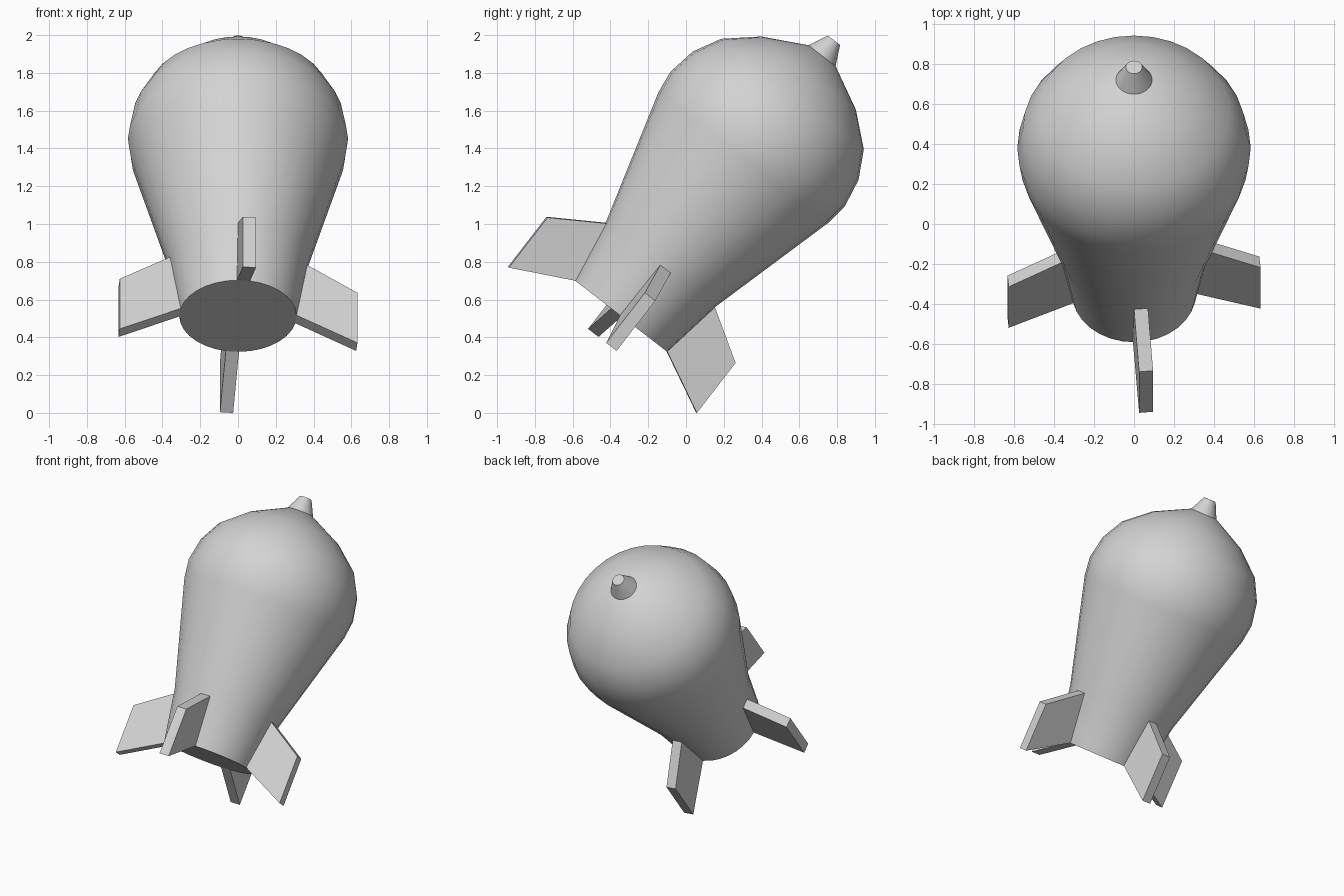
import bpy, bmesh, math
from mathutils import Matrix, Vector

cube = bpy.data.objects.get("Cube")
if cube:
    bpy.data.objects.remove(cube, do_unlink=True)

# Single grey paint
GREY = (0.65, 0.65, 0.65, 1.0)
mat = bpy.data.materials.new("light_grey")
mat.use_nodes = True
mat.diffuse_color = GREY
bsdf = next(n for n in mat.node_tree.nodes if n.type == 'BSDF_PRINCIPLED')
bsdf.inputs["Base Color"].default_value = GREY

# Everything is built upright on the long axis, then leaned back about the tail
TILT = math.radians(37.7)
POSE = Matrix.Translation((0, -0.345, 0.513)) @ Matrix.Rotation(-TILT, 4, 'X')


def make_object(name, bm, smooth):
    bmesh.ops.recalc_face_normals(bm, faces=bm.faces[:])
    bm.transform(POSE)
    mesh = bpy.data.meshes.new(name)
    bm.to_mesh(mesh)
    bm.free()
    mesh.materials.append(mat)
    obj = bpy.data.objects.new(name, mesh)
    bpy.context.collection.objects.link(obj)
    if smooth:
        bpy.ops.object.select_all(action='DESELECT')
        obj.select_set(True)
        bpy.context.view_layer.objects.active = obj
        bpy.ops.object.shade_smooth_by_angle(angle=math.radians(40))
    return obj


def lathe(name, profile, sides):
    """Revolve (height, radius) pairs around the axis and cap both ends."""
    bm = bmesh.new()
    rings = []
    for h, r in profile:
        angles = [math.tau * i / sides for i in range(sides)]
        rings.append([bm.verts.new((r * math.cos(a), r * math.sin(a), h)) for a in angles])
    for low, high in zip(rings, rings[1:]):
        for i in range(sides):
            j = (i + 1) % sides
            bm.faces.new((low[i], low[j], high[j], high[i]))
    bm.faces.new(rings[0])
    bm.faces.new(rings[-1])
    return make_object(name, bm, True)


def fin(name, angle):
    """Swept plate standing radially on the tail."""
    outline = [(0.02, 0.27), (0.40, 0.27), (0.175, 0.632), (-0.16, 0.632)]
    bm = bmesh.new()
    face = bm.faces.new([bm.verts.new((r, -0.035, h)) for h, r in outline])
    ext = bmesh.ops.extrude_face_region(bm, geom=[face])
    moved = [g for g in ext["geom"] if isinstance(g, bmesh.types.BMVert)]
    bmesh.ops.translate(bm, verts=moved, vec=Vector((0, 0.07, 0)))
    bm.transform(Matrix.Rotation(angle, 4, 'Z'))
    return make_object(name, bm, False)


# Teardrop body: narrow flat tail widening to a rounded head
lathe("body", [(0, 0.31), (0.35, 0.368), (1.06, 0.567), (1.185, 0.583), (1.34, 0.555),
               (1.485, 0.478), (1.625, 0.317), (1.742, 0.09)], 32)

# Small tapered fuse on the head
lathe("nose_fuse", [(1.735, 0.094), (1.845, 0.041)], 32)

# Four tail fins, turned slightly around the axis
for i, side in enumerate(("left", "lower", "right", "upper")):
    fin(side + "_fin", math.radians(5.5 + 90 * i))
